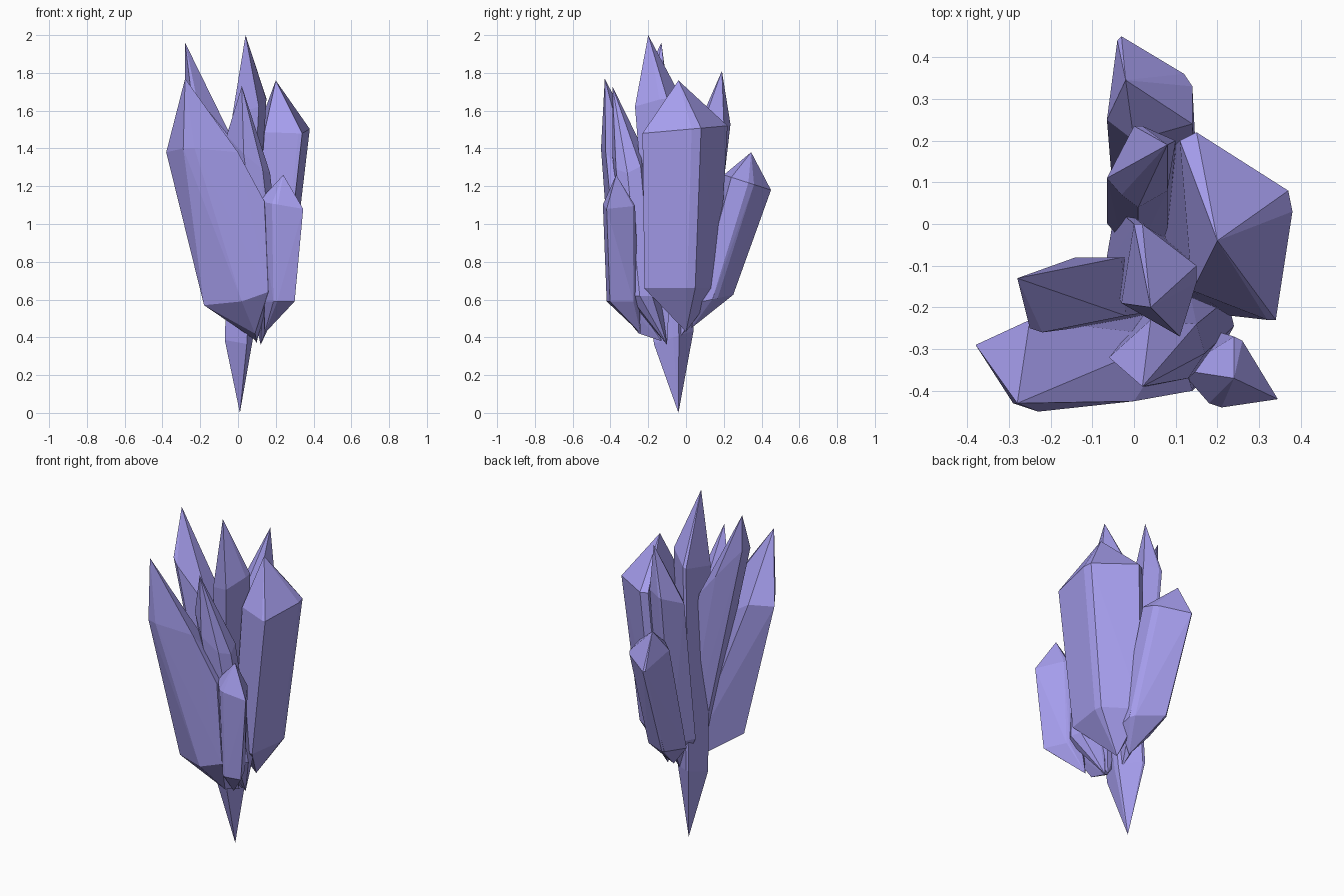
import bpy, bmesh

mat = bpy.data.materials.new("violet_crystal")
mat.diffuse_color = (0.38, 0.34, 0.85, 1)


def hull(name, pts):
    """Flat-faced convex shard through the given points."""
    bm = bmesh.new()
    for p in pts:
        bm.verts.new(p)
    bmesh.ops.convex_hull(bm, input=bm.verts)
    loose = [v for v in bm.verts if not v.link_faces]
    bmesh.ops.delete(bm, geom=loose, context='VERTS')
    bmesh.ops.recalc_face_normals(bm, faces=bm.faces)
    me = bpy.data.meshes.new(name)
    bm.to_mesh(me)
    bm.free()
    me.materials.append(mat)
    ob = bpy.data.objects.new(name, me)
    bpy.context.collection.objects.link(ob)


def crystal(name, tip, ring, z, tilt, low_box, low_z, root, low_tilt=(0, 0)):
    """Tip, upper ring outline (tilted plane), the same outline
    refitted into low_box (x0, x1, y0, y1) at low_z, and a pointed root."""
    xs, ys = [p[0] for p in ring], [p[1] for p in ring]
    x0, x1, y0, y1 = min(xs), max(xs), min(ys), max(ys)
    a0, a1, b0, b1 = low_box
    pts = [tip, root]
    for x, y in ring:
        u, v = (x - x0) / (x1 - x0), (y - y0) / (y1 - y0)
        pts.append((x, y, z + tilt[0] * (u - .5) + tilt[1] * (v - .5)))
        pts.append((a0 + u * (a1 - a0), b0 + v * (b1 - b0),
                    low_z + low_tilt[0] * (u - .5) + low_tilt[1] * (v - .5)))
    hull(name, pts)


# tall central shard that reaches the ground
crystal("center_shard", (.04, -.20, 2.0),
        [(-.03, -.19), (0, 0), (.02, 0), (.15, -.10), (.15, -.14), (.11, -.27)],
        1.62, (.08, .04), (-.07, .08, -.17, .04), .40, (.01, -.04, 0), (0, .07))

# wide right shard
crystal("right_shard", (.20, -.04, 1.76),
        [(.11, .20), (.15, .22), (.37, .08), (.38, .03), (.34, -.23), (.32, -.23), (.14, -.16)],
        1.50, (0, .04), (.06, .28, -.22, .17), .66, (.12, 0, .43))

# broad front blade leaning left, with a twisted lower end
hull("front_blade", [
    (-.28, -.43, 1.77), (.10, -.13, .38), (.09, -.25, .42),
    (-.38, -.29, 1.38), (-.29, -.43, 1.40), (-.23, -.45, 1.40), (0, -.425, 1.38),
    (.14, -.40, 1.12), (.10, -.27, 1.15), (-.25, -.23, 1.38),
    (-.18, -.29, .57), (.02, -.39, .59), (.16, -.38, .64), (.17, -.30, .63), (-.06, -.22, .57)])

# left shard behind the blade
crystal("left_shard", (-.28, -.13, 1.96),
        [(-.28, -.13), (-.25, -.25), (-.22, -.26), (-.02, -.22), (-.03, -.08), (-.14, -.08)],
        1.59, (-.32, 0), (-.02, .12, -.23, -.09), .55, (.10, -.10, .37))

# slim shard between blade and center
crystal("slim_front_shard", (.02, -.39, 1.73),
        [(-.06, -.32), (.03, -.39), (.13, -.37), (.17, -.31), (.15, -.24), (.04, -.23)],
        1.37, (-.20, .04), (.06, .24, -.32, -.17), .62, (.12, -.10, .36))

# short front right shard
crystal("short_front_shard", (.24, -.37, 1.26),
        [(.11, -.35), (.24, -.27), (.26, -.28), (.345, -.42), (.21, -.44), (.18, -.43)],
        1.10, (-.04, 0), (.14, .30, -.42, -.27), .59, (.14, -.24, .42))

# upright back shard
crystal("back_shard", (.08, .19, 1.81),
        [(-.065, .11), (0, .235), (.02, .235), (.10, .20), (.08, .08), (.01, .04), (-.03, .07)],
        1.50, (.05, .06), (-.065, .10, -.07, .13), .62, (.06, -.03, .40))

# short outward leaning back shard
crystal("leaning_back_shard", (-.02, .345, 1.38),
        [(-.04, .44), (-.03, .45), (.12, .36), (.14, .33), (.14, .24), (0, .20), (-.065, .25)],
        1.22, (0, -.08), (-.05, .15, .02, .25), .60, (.06, .03, .45), (0, .05))
